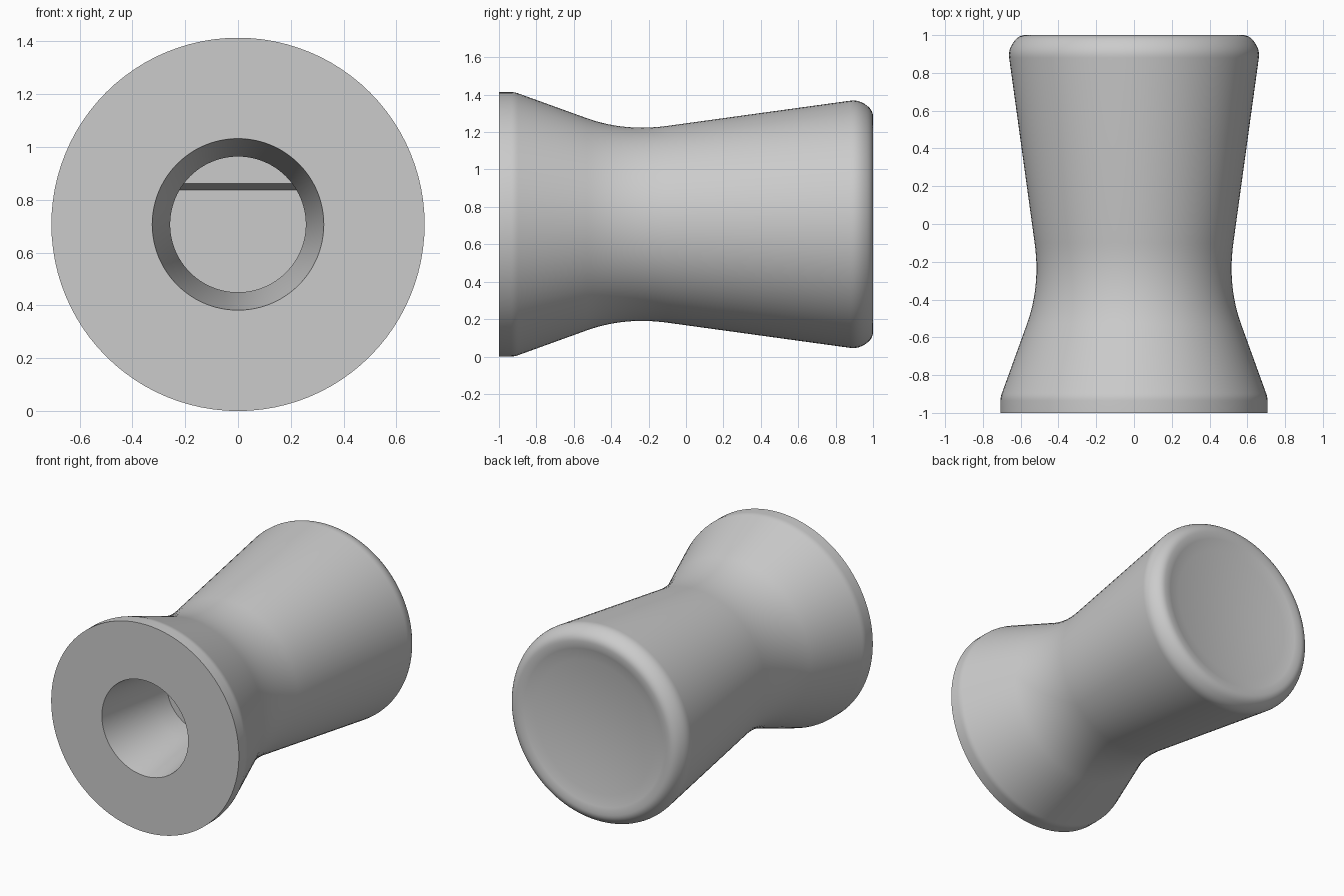
import bpy
import bmesh
import math
from mathutils import Vector

cube = bpy.data.objects.get("Cube")
if cube:
    bpy.data.objects.remove(cube, do_unlink=True)

FRONT_R = 0.707
BORE_R = 0.257
SIDES = 96

grey = bpy.data.materials.new("plain_grey")
grey.use_nodes = True
COLOUR = (0.6, 0.6, 0.6, 1)
grey.diffuse_color = COLOUR
grey.node_tree.nodes["Principled BSDF"].inputs["Base Color"].default_value = COLOUR


def finish(bm, name, smooth=True):
    bmesh.ops.recalc_face_normals(bm, faces=bm.faces)
    mesh = bpy.data.meshes.new(name)
    bm.to_mesh(mesh)
    bm.free()
    mesh.materials.append(grey)
    obj = bpy.data.objects.new(name, mesh)
    bpy.context.collection.objects.link(obj)
    obj.location.z = FRONT_R
    if smooth:
        bpy.ops.object.select_all(action='DESELECT')
        obj.select_set(True)
        bpy.context.view_layer.objects.active = obj
        bpy.ops.object.shade_smooth_by_angle(angle=math.radians(35))
    return obj


def lathe(name, profile):
    """Turn (y, radius) points around the y axis."""
    bm = bmesh.new()
    verts = [bm.verts.new((r, y, 0)) for y, r in profile]
    edges = [bm.edges.new(pair) for pair in zip(verts, verts[1:])]
    bmesh.ops.spin(bm, geom=verts + edges, cent=(0, 0, 0), axis=(0, 1, 0),
                   angle=math.tau, steps=SIDES, use_duplicate=False)
    bmesh.ops.remove_doubles(bm, verts=bm.verts, dist=1e-5)
    return finish(bm, name)


def bend(a, b, c, steps):
    """Points on a quadratic curve from a to c, pulled towards b."""
    a, b, c = Vector(a), Vector(b), Vector(c)
    ts = [i / steps for i in range(steps + 1)]
    return [tuple(a * (1 - t) ** 2 + b * 2 * t * (1 - t) + c * t * t) for t in ts]


# Knob body: blind tapered bore, flared foot, narrow neck, rounded rim, dished end
bore = [(-0.4, 0), (-0.4, BORE_R), (-0.55, BORE_R), (-1, 0.325)]
foot = [(-1, FRONT_R)] + bend((-0.935, FRONT_R), (-0.915, FRONT_R), (-0.895, 0.699), 4)
neck = bend((-0.53, 0.567), (-0.33, 0.495), (-0.1, 0.526), 14)
rim = bend((0.88, 0.661), (0.925, 0.667), (0.967, 0.635), 6)
rim += bend((0.967, 0.635), (1, 0.61), (1, 0.575), 6)[1:]
lip = bend((1, 0.575), (1, 0.54), (0.99, 0.51), 4)[1:]
dish = [(0.95 + 0.04 * (k / 8) ** 2, 0.51 * k / 8) for k in range(7, -1, -1)]
lathe("knob_body", bore + foot + neck + rim + lip + dish)

# Flat-sided step at the bottom of the bore, with a sloping underside
bm = bmesh.new()
section = [(-0.5, 0.155), (-0.4, 0.13), (-0.4, 0.28), (-0.5, 0.28)]
face = bm.faces.new([bm.verts.new((-0.25, y, z)) for y, z in section])
swept = bmesh.ops.extrude_face_region(bm, geom=[face])
bmesh.ops.translate(bm, vec=(0.5, 0, 0),
                    verts=[v for v in swept["geom"] if isinstance(v, bmesh.types.BMVert)])
finish(bm, "bore_step", smooth=False)
